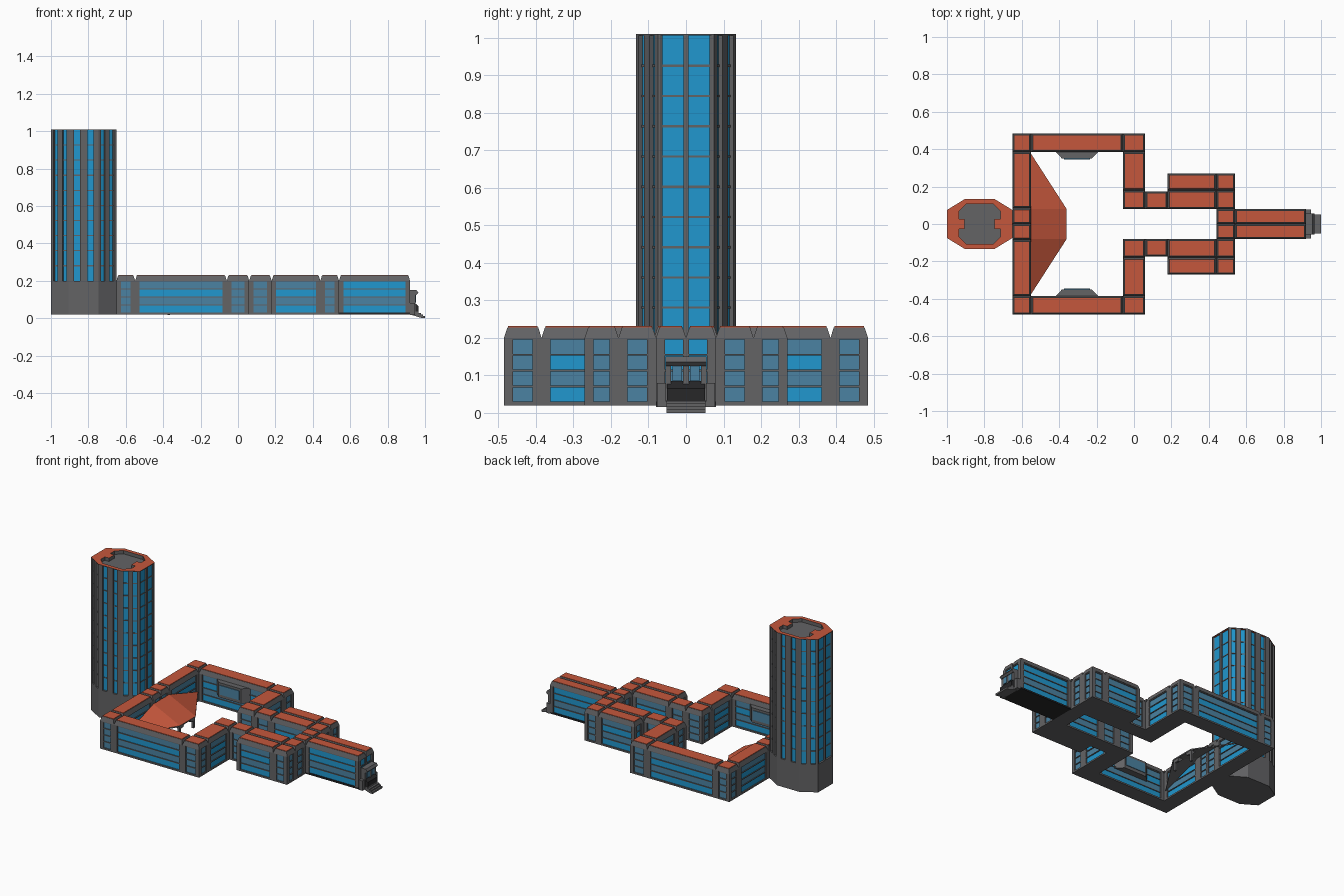
import bpy, bmesh
from mathutils import Vector

if "Cube" in bpy.data.objects:
    bpy.data.objects.remove(bpy.data.objects["Cube"])

COLOURS = [("wall_grey", (.125, .125, .13)), ("roof_red", (.56, .095, .045)),
           ("bright_glass", (.015, .31, .62)), ("muted_glass", (.07, .225, .36)),
           ("dark_grey", (.02, .02, .022))]
MATS = []
for n, c in COLOURS:
    m = bpy.data.materials.new(n)
    m.diffuse_color = (*c, 1)
    m.use_nodes = True
    m.node_tree.nodes["Principled BSDF"].inputs["Base Color"].default_value = m.diffuse_color
    MATS.append(m)
GREY, RED, BRIGHT, MUTED, DARK = range(5)


def loft(bm, low, high, mat=GREY, top=None):
    """Solid between two matching outlines; the second one may have its own colour."""
    a = [bm.verts.new(p) for p in low]
    b = [bm.verts.new(p) for p in high]
    k = len(a)
    faces = [bm.faces.new(a[::-1]), bm.faces.new(b)]
    faces += [bm.faces.new((a[i], a[(i + 1) % k], b[(i + 1) % k], b[i])) for i in range(k)]
    for f in faces:
        f.material_index = mat
    if top is not None:
        faces[1].material_index = top
    return faces


def rect(x0, x1, y0, y1, z, d=0):
    return [(x0 + d, y0 + d, z), (x1 - d, y0 + d, z), (x1 - d, y1 - d, z), (x0 + d, y1 - d, z)]


def box(bm, x0, x1, y0, y1, z0, z1, mat=GREY):
    loft(bm, rect(x0, x1, y0, y1, z0), rect(x0, x1, y0, y1, z1), mat)


def finish(name, bm, mirror=False):
    bmesh.ops.recalc_face_normals(bm, faces=bm.faces)
    me = bpy.data.meshes.new(name)
    bm.to_mesh(me)
    bm.free()
    for m in MATS:
        me.materials.append(m)
    ob = bpy.data.objects.new(name, me)
    bpy.context.collection.objects.link(ob)
    if mirror:
        mod = ob.modifiers.new("mirror", 'MIRROR')
        mod.use_axis = (False, True, False)
        mod.use_mirror_merge = False
    return ob


# Low blocks: x0, x1, y0, y1, True where floors alternate bright glass
BLOCKS = {
    "west_corner": (-.65, -.55, .385, .485, False),
    "side_wing": (-.55, -.06, .385, .485, True),
    "east_corner": (-.06, .06, .385, .485, False),
    "return_wing": (-.06, .06, .18, .385, True),
    "return_corner": (-.06, .06, .08, .18, False),
    "connector": (.06, .18, .08, .175, False),
    "outer_hall": (.18, .44, .18, .27, True),
    "inner_hall": (.18, .44, .08, .18, True),
    "cross_outer": (.44, .54, .18, .27, False),
    "cross_middle": (.44, .54, .08, .18, False),
    "cross_centre": (.44, .54, 0, .08, False),
    "front_wing": (.54, .92, 0, .08, True),
    "west_wing": (-.65, -.55, .085, .385, True),
    "west_middle": (-.65, -.55, 0, .085, False),
}
Z0, Z1, FLOOR, DEPTH, PIER = .02, .20, .0425, .012, .024


def exposed(px, py):
    return py > 0 and not any(b[0] < px < b[1] and b[2] < py < b[3] for b in BLOCKS.values())


for name, (x0, x1, y0, y1, striped) in BLOCKS.items():
    bm = bmesh.new()
    xm, ym = (x0 + x1) / 2, (y0 + y1) / 2
    open_ = {"w": exposed(x0 - .01, ym), "e": exposed(x1 + .01, ym),
             "s": exposed(xm, y0 - .01), "n": exposed(xm, y1 + .01)}
    ins = {k: DEPTH * v for k, v in open_.items()}
    box(bm, x0 + ins["w"], x1 - ins["e"], y0 + ins["s"], y1 - ins["n"], .03, Z1)   # core
    box(bm, x0, x1, y0, y1, Z0, .03, DARK if name == "front_wing" else GREY)       # plinth

    def strip(side, a, b, za, zb, near, far, mat):
        """Box on one side, a..b along it, near..far measured inward from the face."""
        if side in "we":
            xs = (x0 + near, x0 + far) if side == "w" else (x1 - far, x1 - near)
            box(bm, *xs, y0 + a, y0 + b, za, zb, mat)
        else:
            ys = (y0 + near, y0 + far) if side == "s" else (y1 - far, y1 - near)
            box(bm, x0 + a, x0 + b, *ys, za, zb, mat)

    for side in "wens":
        if not open_[side]:
            continue
        length = y1 - y0 if side in "we" else x1 - x0
        pa = .008 if side in "we" and y0 == 0 else PIER      # thin pier on the centre line
        strip(side, 0, pa, .03, Z1, 0, DEPTH, GREY)
        strip(side, length - PIER, length, .03, Z1, 0, DEPTH, GREY)
        for i in range(4):
            z = .03 + i * FLOOR
            glass = BRIGHT if (striped and i % 2 == 0) or (name == "front_wing" and i == 3) else MUTED
            strip(side, pa, length - PIER, z, z + FLOOR - .005, DEPTH - .004, DEPTH, glass)
            strip(side, pa, length - PIER, z + FLOOR - .005, z + FLOOR, .003, DEPTH, GREY)
    # bevelled roof cap with red top panel
    loft(bm, rect(x0, x1, y0, y1, Z1), rect(x0, x1, y0, y1, .228, .009))
    loft(bm, rect(x0, x1, y0, y1, .228, .011), rect(x0, x1, y0, y1, .231, .011), RED)
    finish(name, bm, True)

# Projecting bays facing the courtyard
bm = bmesh.new()
bay = [(-.43, .397), (-.18, .397), (-.225, .35), (-.385, .35)]
loft(bm, [(x, y, .105) for x, y in bay], [(x, y, .2) for x, y in bay])
box(bm, -.375, -.235, .346, .352, .125, .185, MUTED)
finish("courtyard_bay", bm, True)

# Sloping canopy on posts
bm = bmesh.new()
wall, low = [(-.55, .375, .085), (-.55, .08, .18)], (-.36, .08, .09)
flip = lambda p: (p[0], -p[1], p[2])
drop = lambda pts: [(x, y, z - .008) for x, y, z in pts]
for panel in ([wall[0], wall[1], low], [wall[1], flip(wall[1]), flip(low), low],
              [flip(wall[0]), flip(low), flip(wall[1])]):
    loft(bm, drop(panel), panel, GREY, RED)
finish("canopy_roof", bm)
bm = bmesh.new()
box(bm, -.378, -.364, .066, .08, .016, .088)
loft(bm, rect(-.378, -.364, .04, .08, .065), rect(-.40, -.364, .03, .08, .084))
finish("canopy_post", bm, True)

# Tower
CX, TOP = -.825, 1.01


def octagon(d, z):
    a, b, c, e = .175 - d, .075 - .565 * d, .08 - .29 * d, .133 - d
    pts = [(a, -b), (a, b), (c, e), (-c, e), (-a, b), (-a, -b), (-c, -e), (c, -e)]
    return [(CX + x, y, z) for x, y in pts]


bm = bmesh.new()
loft(bm, octagon(0, Z0), octagon(0, .2))
finish("tower_base", bm)

bm = bmesh.new()
loft(bm, octagon(.012, .2), octagon(.012, .985), BRIGHT)
finish("tower_glass", bm)

bm = bmesh.new()
for i in range(1, 10):
    z = .2 + .0806 * i
    loft(bm, octagon(.009, z - .003), octagon(.009, z + .003))
loft(bm, octagon(.016, .985), octagon(.016, .988))       # recessed roof floor
finish("tower_floor_bands", bm)

bm = bmesh.new()
corners = [Vector(p) for p in octagon(0, .2)]
WINDOWS = [(.04, .46, .54, .96), (.15, .38, .64, .88), (.17, .37, .63, .83), (.12, .36, .62, .85)]
for i in range(8):
    a, b = corners[i], corners[(i + 1) % 8]
    t = (b - a).normalized()
    inward = Vector((-t.y, t.x, 0)) * .014
    w = WINDOWS[i % 4]
    for f0, f1 in ((0, w[0]), (w[1], w[2]), (w[3], 1)):
        p, q = a.lerp(b, f0), a.lerp(b, f1)
        foot = [p, q, q + inward, p + inward]
        loft(bm, foot, [v + Vector((0, 0, .806)) for v in foot])
finish("tower_piers", bm)

# Roof recess outline, one quarter mirrored round
quarter = [(.08, .028), (.11, .028), (.11, .07), (.07, .108)]
right = [(x, -y) for x, y in quarter[::-1]] + quarter
recess = right + [(-x, y) for x, y in right[::-1]]


def ring(name, d, z0, z1, rule):
    bm = bmesh.new()
    edges = []
    for loop in (octagon(d, z0), [(CX + x, y, z0) for x, y in recess]):
        vs = [bm.verts.new(p) for p in loop]
        edges += [bm.edges.new((vs[i], vs[(i + 1) % len(vs)])) for i in range(len(vs))]
    bmesh.ops.triangle_fill(bm, edges=edges, use_beauty=True, normal=(0, 0, 1))
    res = bmesh.ops.extrude_face_region(bm, geom=bm.faces[:], use_keep_orig=True)
    for v in res["geom"]:
        if isinstance(v, bmesh.types.BMVert):
            v.co.z = z1
    bmesh.ops.recalc_face_normals(bm, faces=bm.faces)
    for f in bm.faces:
        c = f.calc_center_median()
        inner = abs(c.x - CX) < .115 and abs(c.y) < .112
        f.material_index = rule(abs(f.normal.z) > .5, inner)
    finish(name, bm)


ring("tower_parapet", .012, .985, 1.006, lambda flat, inner: GREY if inner or flat else BRIGHT)
ring("tower_roof", 0, 1.006, TOP, lambda flat, inner: RED if flat else GREY)

# Entrance on the front wing end
bm = bmesh.new()
box(bm, .92, .945, .05, .077, .016, .08)
box(bm, .92, .95, .04, .055, .03, .15)
box(bm, .92, .95, 0, .008, .07, .14)
box(bm, .945, .952, .01, .036, .085, .125, MUTED)
finish("entrance_sides", bm, True)


def profile(name, pts, half, mat):
    bm = bmesh.new()
    loft(bm, [(x, -half, z) for x, z in pts], [(x, half, z) for x, z in pts], mat)
    finish(name, bm)


profile("entrance_lintel", [(.92, .125), (.955, .125), (.965, .135), (.955, .15), (.92, .15)], .055, GREY)
profile("entrance_hood", [(.92, .085), (.94, .085), (.965, .065), (.965, .03), (.92, .03)], .05, DARK)
profile("entrance_steps", [(.92, .035), (.965, .035), (.965, .027), (.978, .027), (.978, .019),
                           (.989, .019), (.989, .011), (1, .011), (1, 0), (.985, 0), (.92, .02)], .052, GREY)
